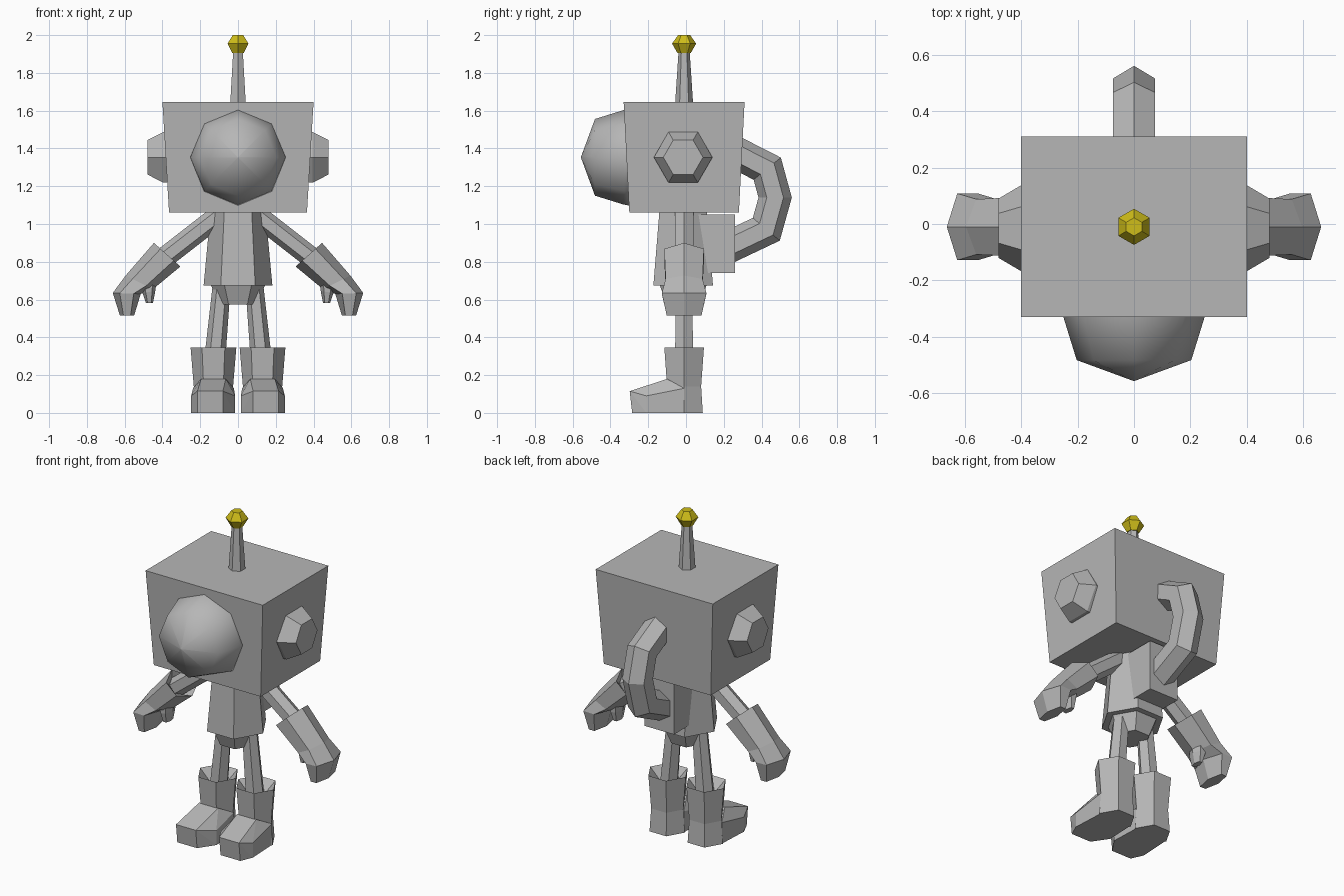
import bpy, bmesh, math
from mathutils import Vector

if "Cube" in bpy.data.objects:
    bpy.data.objects.remove(bpy.data.objects["Cube"])

Y0 = -0.01  # depth of the body's centre line


def material(name, rgb):
    m = bpy.data.materials.new(name)
    m.diffuse_color = (*rgb, 1)
    m.use_nodes = True
    m.node_tree.nodes["Principled BSDF"].inputs["Base Color"].default_value = m.diffuse_color
    return m


GREY = material("metal grey", (0.47, 0.47, 0.47))
YELLOW = material("bulb yellow", (0.62, 0.51, 0.01))


def finish(name, bm, mat=GREY, mirror=False):
    bmesh.ops.recalc_face_normals(bm, faces=bm.faces)
    me = bpy.data.meshes.new(name)
    bm.to_mesh(me)
    bm.free()
    me.materials.append(mat)
    ob = bpy.data.objects.new(name, me)
    bpy.context.collection.objects.link(ob)
    if mirror:
        ob.modifiers.new("Mirror", 'MIRROR').use_mirror_merge = False
    return ob


def loft(name, rings, mat=GREY, mirror=False):
    """Skin a list of equal-sized rings and close both ends."""
    bm = bmesh.new()
    vs = [[bm.verts.new(p) for p in r] for r in rings]
    n = len(vs[0])
    for a, b in zip(vs, vs[1:]):
        for i in range(n):
            j = (i + 1) % n
            bm.faces.new((a[i], a[j], b[j], b[i]))
    bm.faces.new(vs[0])
    bm.faces.new(vs[-1])
    return finish(name, bm, mat, mirror)


def ring(c, r, u=(1, 0, 0), v=(0, 1, 0), n=6):
    """Regular polygon around c whose first corner lies along u."""
    c, u, v = Vector(c), Vector(u), Vector(v)
    return [c + r * (math.cos(t) * u + math.sin(t) * v)
            for t in (2 * math.pi * i / n for i in range(n))]


def rect(x, y0, y1, z):
    return [(-x, y0, z), (x, y0, z), (x, y1, z), (-x, y1, z)]


X, Y, Z = (1, 0, 0), (0, 1, 0), (0, 0, 1)

# Head, wider at the top
loft("head", [rect(0.365, -0.30, 0.28, 1.06), rect(0.40, -0.33, 0.31, 1.645)])

# Domed face, smooth shaded
dome = loft("face_dome", [ring((0, y, 1.353), r, X, Z, 8)
                          for y, r in ((-0.29, 0.257), (-0.33, 0.25), (-0.482, 0.203), (-0.556, 0.002))])
for p in dome.data.polygons:
    p.use_smooth = True

# Ears
loft("ears", [ring((x, -0.015, 1.353), r, Y, Z)
              for x, r in ((0.36, 0.155), (0.395, 0.155), (0.48, 0.105))], mirror=True)

# Antenna and bulb
loft("antenna", [ring((0, Y0, z), r, Y, X) for z, r in ((1.63, 0.048), (1.92, 0.029))])
loft("antenna_bulb", [ring((0, Y0, z), r, Y, X)
                      for z, r in ((1.905, 0.035), (1.955, 0.064), (2.0, 0.032))], YELLOW)

# Torso and pelvis
loft("torso", [ring((0, Y0 - 0.005, z), r) for z, r in ((0.675, 0.182), (1.07, 0.145))])
loft("pelvis", [ring((0, Y0 - 0.005, z), r) for z, r in ((0.575, 0.10), (0.68, 0.145))])

# Backpack
loft("backpack", [rect(0.10, 0.05, 0.26, 0.74), rect(0.10, 0.05, 0.26, 1.05)])

# Hose from backpack to head, mitred at each bend
path = [Vector((0, y, z)) for y, z in
        ((0.24, 1.39), (0.43, 1.293), (0.472, 1.14), (0.425, 0.972), (0.21, 0.87))]
rings = []
for i, p in enumerate(path):
    a = (p - path[max(i - 1, 0)]).normalized()
    b = (path[min(i + 1, len(path) - 1)] - p).normalized()
    t = (a + b).normalized()
    stretch = 1 / max(t.dot(a), t.dot(b))
    rings.append(ring(p, 0.085, Vector(X).cross(t) * stretch, X))
loft("hose", rings)

# Legs
loft("legs", [ring((0.127, Y0, 0.24), 0.057), ring((0.088, Y0, 0.66), 0.048)], mirror=True)

# Boot shafts with a hollow top
loft("boot_shafts", [ring((0.13, Y0, z), r) for z, r in
                     ((0.28, 0.056), (0.345, 0.121), (0.14, 0.104), (0.0, 0.114))], mirror=True)

# Feet, turned slightly outward
bm = bmesh.new()
foot = ((-0.065, -0.10, 0.18), (0.065, -0.10, 0.18), (-0.108, -0.01, 0.13), (0.108, -0.01, 0.13),
        (-0.115, -0.19, 0.09), (0.118, -0.21, 0.09), (-0.05, -0.298, 0.115), (0.085, -0.298, 0.115))
for x, y, z in foot:
    bm.verts.new((0.13 + x, y, z))
    bm.verts.new((0.13 + x, y + (0.013 if y < -0.25 else 0), 0))
hull = bmesh.ops.convex_hull(bm, input=bm.verts)
inside = {g for g in hull["geom_interior"] if isinstance(g, bmesh.types.BMVert)}
bmesh.ops.delete(bm, geom=list(inside), context='VERTS')
bmesh.ops.dissolve_limit(bm, angle_limit=0.02, verts=bm.verts, edges=bm.edges)
finish("feet", bm, mirror=True)

# Arms
side = Vector((0.62, 0, 0.78))
loft("arms", [ring((0.07, Y0, 1.07), 0.056, side, Y), ring((0.43, Y0, 0.79), 0.056, side, Y)], mirror=True)


def hand_ring(inner, outer, hy):
    """Six-sided section between an inner and an outer point."""
    a, b = Vector((inner[0], Y0, inner[1])), Vector((outer[0], Y0, outer[1]))
    d = Vector((0, hy, 0))
    q, w = a.lerp(b, 0.25), a.lerp(b, 0.75)
    return [a, q + d, w + d, b, w - d, q - d]


# Gloves with a hollow cuff, bending down to the fingers
loft("gloves", [hand_ring(*s) for s in (
    ((0.375, 0.765), (0.445, 0.85), 0.05),
    ((0.305, 0.775), (0.445, 0.90), 0.105),
    ((0.45, 0.655), (0.595, 0.727), 0.098),
    ((0.515, 0.63), (0.663, 0.635), 0.118),
    ((0.55, 0.515), (0.625, 0.515), 0.092))], mirror=True)

# Thumbs
loft("thumbs", [hand_ring(*s) for s in (
    ((0.43, 0.70), (0.52, 0.70), 0.05),
    ((0.438, 0.645), (0.505, 0.635), 0.048),
    ((0.45, 0.582), (0.488, 0.582), 0.035))], mirror=True)
